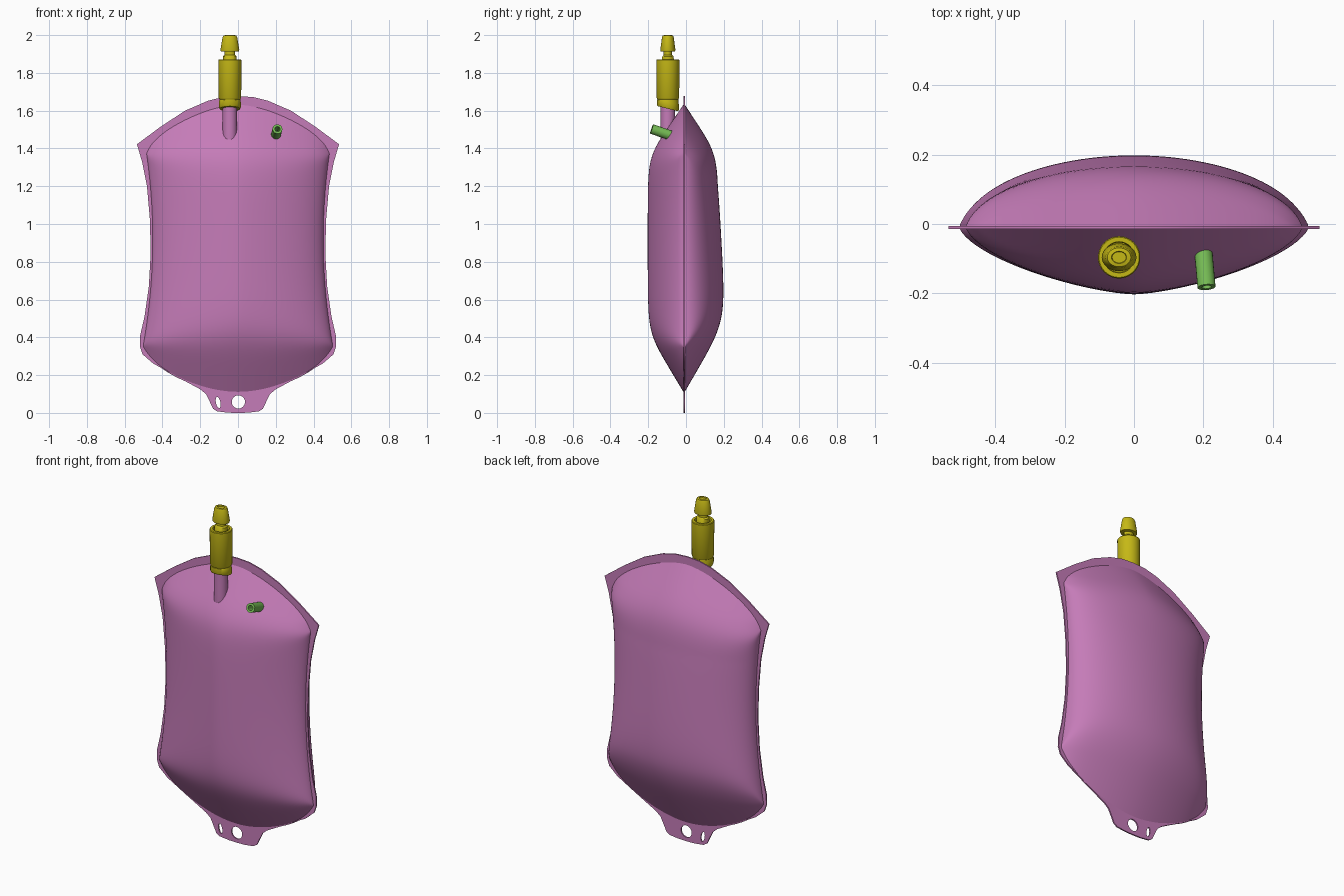
import bpy, bmesh
from math import sin, cos, pi, radians
from mathutils import Vector

cube = bpy.data.objects.get("Cube")
if cube:
    bpy.data.objects.remove(cube, do_unlink=True)


def material(name, rgb):
    m = bpy.data.materials.new(name)
    m.use_nodes = True
    m.diffuse_color = (*rgb, 1)
    m.node_tree.nodes["Principled BSDF"].inputs["Base Color"].default_value = (*rgb, 1)
    return m


PINK = material("mauve plastic", (0.56, 0.20, 0.48))
YELLOW = material("yellow plastic", (0.56, 0.48, 0.008))
GREEN = material("green plastic", (0.18, 0.50, 0.09))
SEAM_Y = -0.01


def add_object(name, mesh, mat, angle=35):
    mesh.materials.clear()
    mesh.materials.append(mat)
    ob = bpy.data.objects.new(name, mesh)
    bpy.context.collection.objects.link(ob)
    bpy.ops.object.select_all(action='DESELECT')
    bpy.context.view_layer.objects.active = ob
    ob.select_set(True)
    bpy.ops.object.shade_smooth_by_angle(angle=radians(angle))
    return ob


def from_bmesh(name, bm, mat, angle=35):
    bmesh.ops.recalc_face_normals(bm, faces=bm.faces)
    mesh = bpy.data.meshes.new(name)
    bm.to_mesh(mesh)
    bm.free()
    return add_object(name, mesh, mat, angle)


def lathe(name, profile, mat, steps=32, shape=None):
    """Revolve (radius, height) pairs around z, then reshape each vertex."""
    bm = bmesh.new()
    rings = []
    for r, z in profile:
        ring = []
        for i in range(steps):
            a = 2 * pi * i / steps
            p = Vector((r * cos(a), r * sin(a), z))
            ring.append(bm.verts.new(shape(p) if shape else p))
        rings.append(ring)
    for a, b in zip(rings, rings[1:]):
        for i in range(steps):
            j = (i + 1) % steps
            bm.faces.new((a[i], a[j], b[j], b[i]))
    bm.faces.new(rings[0])
    bm.faces.new(rings[-1])
    return from_bmesh(name, bm, mat)


# Filled bag: two bulging panels that meet at the seam
def top_edge(u):
    return 1.637 - 0.21 * abs(u) ** 1.7 - 0.05 * u ** 10


def bottom_edge(u):
    return 0.105 + 0.19 * abs(u) ** 1.9 + 0.05 * u ** 10


def half_width(z):
    z = min(max(z, 0.36), 1.42)
    return 0.452 + 0.05 * ((z - 0.92) / 0.56) ** 2


def soft_min(values, p):
    if min(values) < 1e-6:
        return 0.0
    return sum(v ** -p for v in values) ** (-1 / p)


def bulge(u, z, side):
    low, high = z - bottom_edge(u), top_edge(u) - z
    a = abs(u)
    if side < 0:
        return soft_min((0.193 * max(0, 1 - a ** 1.5) ** 0.6, 0.6 * low, 0.68 * high), 6)
    swell = 0.222 - 0.04 * min(max((z - 0.5) / 0.7, 0), 1)
    return soft_min((swell * max(0, 1 - a * a) ** 0.5, 0.58 * low, 0.66 * high), 5)


COLS, ROWS = 56, 72
bm = bmesh.new()
for side in (-1, 1):
    grid = []
    for j in range(ROWS + 1):
        v = 0.5 - 0.5 * cos(pi * j / ROWS)
        row = []
        for i in range(COLS + 1):
            u = sin(pi * (i / COLS - 0.5))
            z = bottom_edge(u) + v * (top_edge(u) - bottom_edge(u))
            y = SEAM_Y + side * bulge(u, z, side)
            row.append(bm.verts.new((u * half_width(z), y, z)))
        grid.append(row)
    for j in range(ROWS):
        for i in range(COLS):
            bm.faces.new((grid[j][i], grid[j][i + 1], grid[j + 1][i + 1], grid[j + 1][i]))
bmesh.ops.remove_doubles(bm, verts=bm.verts, dist=0.0002)
from_bmesh("bag_body", bm, PINK, 50)

# Flat welded seam with hanging tab and two punched holes
half = [(0, 1.677), (0.08, 1.672), (0.16, 1.652), (0.28, 1.6), (0.41, 1.515), (0.535, 1.422),
        (0.508, 1.33), (0.482, 1.2), (0.467, 1.03), (0.462, 0.85), (0.472, 0.67), (0.495, 0.51),
        (0.518, 0.41), (0.52, 0.355), (0.505, 0.31), (0.45, 0.262), (0.33, 0.195), (0.2, 0.125),
        (0.17, 0.1), (0.15, 0.06), (0.132, 0.022), (0.11, 0.008), (0.05, 0.001), (0, 0)]
outline = half + [(-x, z) for x, z in reversed(half[1:-1])]


def oval(cx, cz, rx, rz, tilt):
    pts = []
    for i in range(24):
        a = 2 * pi * i / 24
        px, pz = rx * cos(a), rz * sin(a)
        pts.append((cx + px * cos(tilt) - pz * sin(tilt), cz + px * sin(tilt) + pz * cos(tilt)))
    return pts


curve = bpy.data.curves.new("seam_curve", 'CURVE')
curve.dimensions = '2D'
curve.fill_mode = 'BOTH'
curve.extrude = 0.004
for pts in (outline, oval(0.002, 0.058, 0.035, 0.035, 0), oval(-0.105, 0.055, 0.012, 0.03, 0.2)):
    spline = curve.splines.new('POLY')
    spline.points.add(len(pts) - 1)
    for point, (x, z) in zip(spline.points, pts):
        point.co = (x, z, 0, 1)
    spline.use_cyclic_u = True
helper = bpy.data.objects.new("seam_helper", curve)
bpy.context.collection.objects.link(helper)
bpy.context.view_layer.update()
seam = bpy.data.meshes.new_from_object(helper.evaluated_get(bpy.context.evaluated_depsgraph_get()))
bpy.data.objects.remove(helper, do_unlink=True)
for vert in seam.vertices:
    x, z, y = vert.co
    vert.co = (x, SEAM_Y - y, z)
add_object("seam_flange", seam, PINK)

# Outlet tube rising out of the front panel
PORT = Vector((-0.043, -0.096, 0))
lathe("outlet_tube", [(0.03, 1.3), (0.04, 1.42), (0.038, 1.5), (0.038, 1.63)], PINK,
      shape=lambda p: p + PORT)


# Connector: slanted lower collar, cup-shaped barrel, oval cap
def connector_shape(p):
    if p.z < 1.65:
        p.z -= p.y * 0.25
    if p.z > 1.88:
        p.y *= 0.8
    return p + PORT


lathe("connector",
      [(0.036, 1.61), (0.054, 1.61), (0.058, 1.618), (0.058, 1.645), (0.055, 1.66),
       (0.06, 1.668), (0.061, 1.868), (0.058, 1.872), (0.045, 1.872), (0.043, 1.855),
       (0.036, 1.855), (0.036, 1.888), (0.028, 1.895), (0.028, 1.912), (0.048, 1.914),
       (0.05, 1.922), (0.039, 1.988), (0.034, 1.998), (0.022, 2.0), (0.02, 1.994)],
      YELLOW, shape=connector_shape)

# Short hollow side port leaning out of the front panel
start, end = Vector((0.199, -0.07, 1.465)), Vector((0.209, -0.182, 1.503))
length = (end - start).length
turn = (end - start).to_track_quat('Z', 'Y')
lathe("side_port", [(0.026, 0), (0.026, length), (0.014, length), (0.014, length * 0.4)],
      GREEN, steps=20, shape=lambda p: start + turn @ p)
